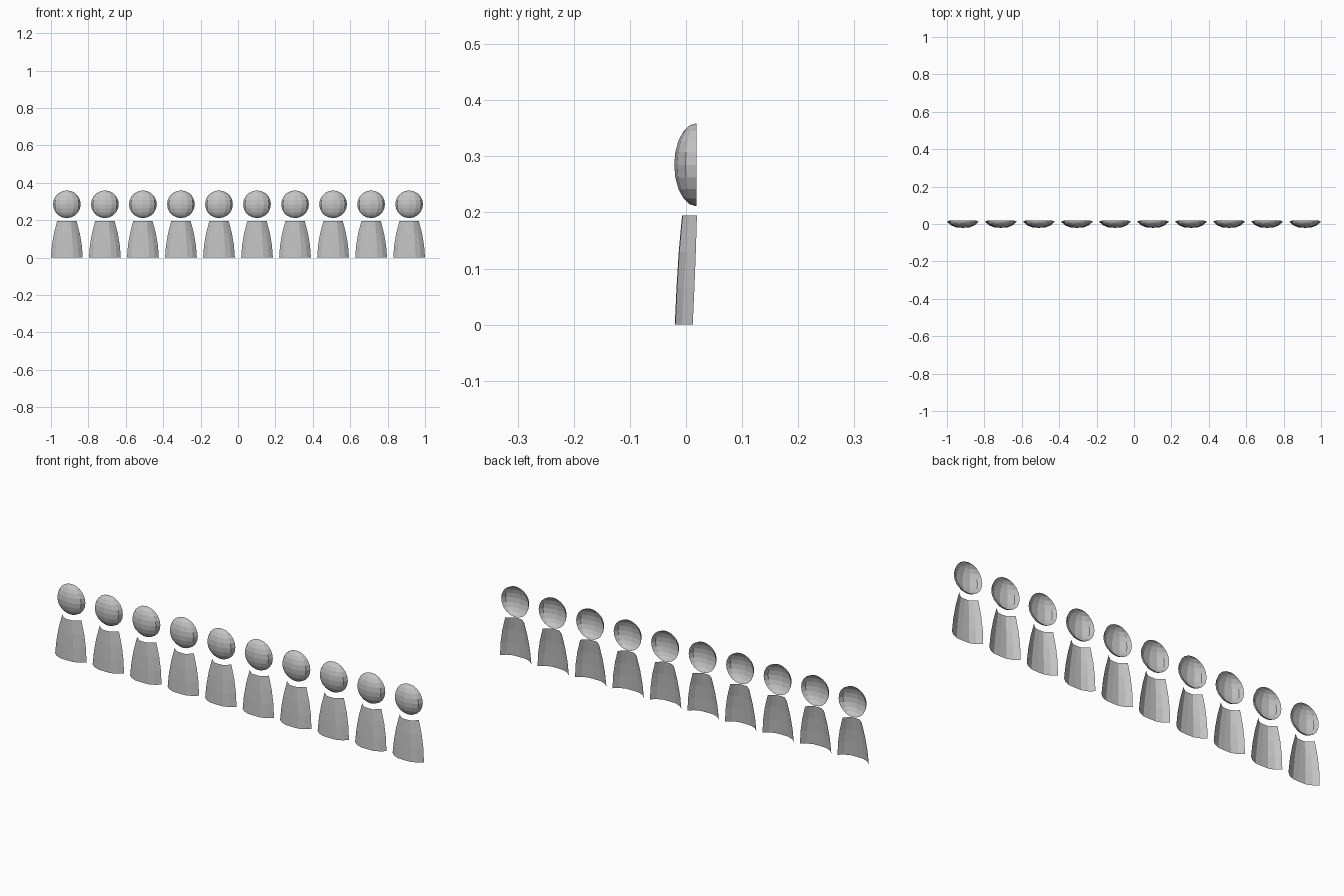
import bpy, bmesh, math

if "Cube" in bpy.data.objects:
    bpy.data.objects.remove(bpy.data.objects["Cube"])

grey = bpy.data.materials.new("plain grey")
grey.diffuse_color = (0.55, 0.55, 0.55, 1)
grey.use_nodes = True
grey.node_tree.nodes["Principled BSDF"].inputs["Base Color"].default_value = grey.diffuse_color


def finish(name, bm):
    mesh = bpy.data.meshes.new(name)
    bm.to_mesh(mesh)
    bm.free()
    mesh.materials.append(grey)
    return mesh


def head_mesh(segs=12, rings=10, r=0.074, depth=0.04, z0=0.285, back=0.019):
    # Hollow front half of a sphere, flattened in depth
    bm = bmesh.new()
    bmesh.ops.create_uvsphere(bm, u_segments=segs, v_segments=rings, radius=1)
    behind = [f for f in bm.faces if f.calc_center_median().y > 0]
    bmesh.ops.delete(bm, geom=behind, context='FACES')
    for v in bm.verts:
        v.co = (v.co.x * r, back + v.co.y * depth, z0 + v.co.z * r)
    return finish("head", bm)


def body_mesh():
    # Open curved sheet; each row: z, then right half as (x, y) columns
    rows = [
        (0.000, [(0.034, -0.019), (0.063, -0.007), (0.085, 0.012)]),
        (0.065, [(0.031, -0.016), (0.058, -0.004), (0.080, 0.015)]),
        (0.130, [(0.027, -0.012), (0.049, 0.000), (0.069, 0.0175)]),
        (0.195, [(0.021, -0.006), (0.037, 0.006), (0.052, 0.0195)]),
    ]
    bm = bmesh.new()
    grid = []
    for z, half in rows:
        front = (0, half[0][1] - 0.001)
        line = [(-x, y) for x, y in reversed(half)] + [front] + half
        grid.append([bm.verts.new((x, y, z)) for x, y in line])
    for low, high in zip(grid, grid[1:]):
        for i in range(len(low) - 1):
            bm.faces.new((low[i], low[i + 1], high[i + 1], high[i]))
    return finish("body", bm)


# Row of ten identical figures
parts = [("head", head_mesh()), ("body", body_mesh())]
count, half_width = 10, 0.085
for i in range(count):
    x = -1 + half_width + i * (2 - 2 * half_width) / (count - 1)
    for name, mesh in parts:
        obj = bpy.data.objects.new(f"{name}_{i + 1}", mesh)
        obj.location.x = x
        bpy.context.collection.objects.link(obj)
